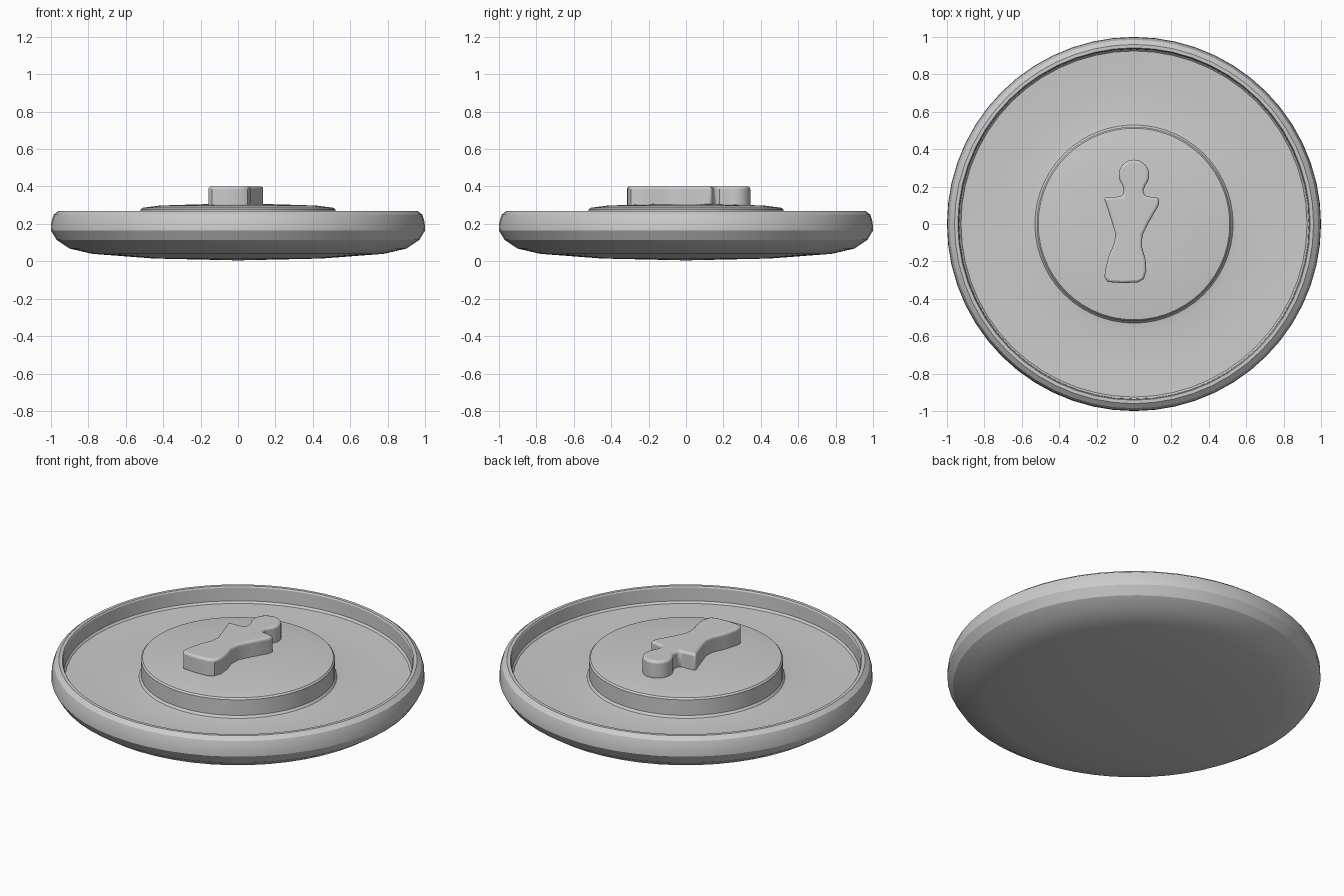
import bpy, bmesh, math
from mathutils import Vector

if "Cube" in bpy.data.objects:
    bpy.data.objects.remove(bpy.data.objects["Cube"])


def finish(name, bm, angle):
    bmesh.ops.remove_doubles(bm, verts=bm.verts, dist=1e-5)
    bmesh.ops.recalc_face_normals(bm, faces=bm.faces)
    mesh = bpy.data.meshes.new(name)
    bm.to_mesh(mesh)
    bm.free()
    ob = bpy.data.objects.new(name, mesh)
    bpy.context.collection.objects.link(ob)
    bpy.ops.object.select_all(action='DESELECT')
    ob.select_set(True)
    bpy.context.view_layer.objects.active = ob
    if angle:
        bpy.ops.object.shade_smooth_by_angle(angle=math.radians(angle))
    return ob


def lathe(name, profile, segments, angle):
    bm = bmesh.new()
    verts = [bm.verts.new((r, 0, z)) for r, z in profile]
    edges = [bm.edges.new(pair) for pair in zip(verts, verts[1:])]
    bmesh.ops.spin(bm, geom=verts + edges, cent=(0, 0, 0), axis=(0, 0, 1),
                   angle=math.tau, steps=segments, use_merge=True)
    return finish(name, bm, angle)


# Shallow dish: curved underside, bulging rim, vertical inner wall,
# with the raised round platform turned in the same profile
lathe("dish", [
    (0, 0.005), (0.45, 0.015), (0.78, 0.04), (0.90, 0.068), (0.97, 0.115),
    (1.0, 0.165), (0.998, 0.21), (0.985, 0.25), (0.96, 0.27), (0.942, 0.27),
    (0.937, 0.262), (0.935, 0.185), (0.925, 0.174), (0.75, 0.168),
    (0.56, 0.167), (0.53, 0.172), (0.52, 0.185), (0.52, 0.277),
    (0.512, 0.286), (0.42, 0.298), (0.2, 0.305), (0, 0.307)], 56, 24)

# Stylised figure: head, pinched neck, pointed shoulders, waist, flared base
head = [(0.082 * math.cos(a), 0.262 + 0.082 * math.sin(a))
        for a in (math.radians(-42 + 264 * i / 16) for i in range(17))]
body = [(-0.055, 0.18), (-0.062, 0.148), (-0.163, 0.14), (-0.15, 0.11),
        (-0.118, 0.01), (-0.1, -0.05), (-0.105, -0.1), (-0.135, -0.17),
        (-0.155, -0.25), (-0.158, -0.285), (-0.14, -0.31), (-0.06, -0.316),
        (0.02, -0.312), (0.052, -0.295), (0.066, -0.25), (0.062, -0.19),
        (0.042, -0.12), (0.045, -0.06), (0.08, 0.01), (0.132, 0.1),
        (0.136, 0.138), (0.058, 0.15), (0.05, 0.18)]
bm = bmesh.new()
face = bm.faces.new([bm.verts.new((x, y, 0.29)) for x, y in head + body])
top = bmesh.ops.extrude_face_region(bm, geom=[face])["geom"]
bmesh.ops.translate(bm, vec=Vector((0, 0, 0.11)),
                    verts=[g for g in top if isinstance(g, bmesh.types.BMVert)])
figure = finish("figure", bm, 35)

# Rounded upper edge
bevel = figure.modifiers.new("edge_rounding", 'BEVEL')
bevel.width = 0.014
bevel.segments = 3
bevel.limit_method = 'ANGLE'
bevel.angle_limit = math.radians(60)
